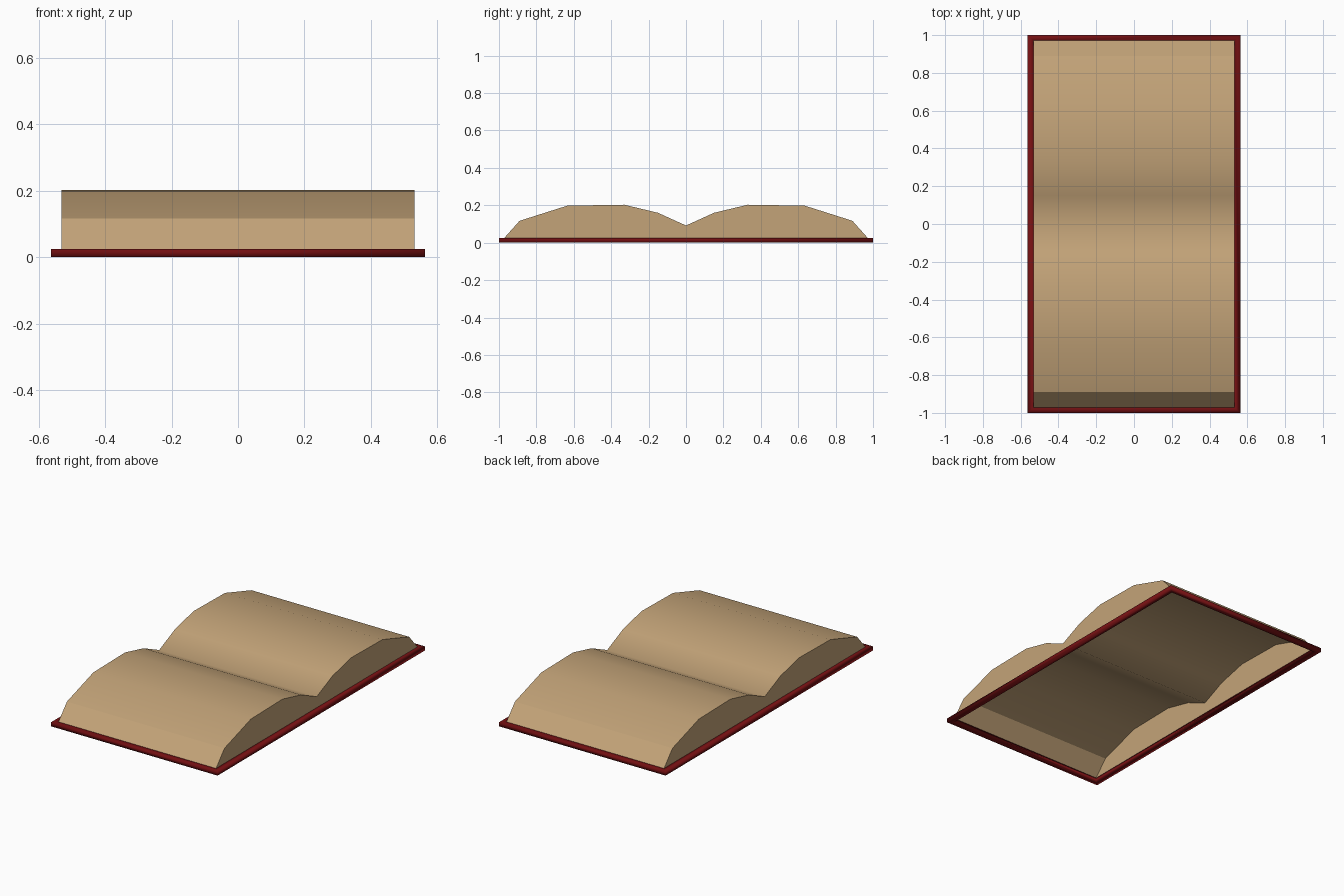
import bpy, bmesh

if "Cube" in bpy.data.objects:
    bpy.data.objects.remove(bpy.data.objects["Cube"])


def material(name, rgb):
    m = bpy.data.materials.new(name)
    m.diffuse_color = (*rgb, 1.0)
    m.use_nodes = True
    m.node_tree.nodes["Principled BSDF"].inputs["Base Color"].default_value = m.diffuse_color
    return m


def finish(bm, name, mat):
    bmesh.ops.recalc_face_normals(bm, faces=bm.faces)
    mesh = bpy.data.meshes.new(name)
    bm.to_mesh(mesh)
    bm.free()
    mesh.materials.append(mat)
    obj = bpy.data.objects.new(name, mesh)
    bpy.context.collection.objects.link(obj)
    return obj


paper = material("aged paper", (0.55, 0.37, 0.19))
leather = material("dark red leather", (0.17, 0.005, 0.006))

COVER_TOP = 0.025
PAGE_X, PAGE_Y = 0.532, 0.972

# Pages: half profile (y, z) mirrored across the gutter, open underneath
half = [(0.15, 0.16), (0.33, 0.203), (0.635, 0.198), (0.89, 0.117), (PAGE_Y, COVER_TOP)]
profile = [(-y, z) for y, z in reversed(half)] + [(0.0, 0.092)] + half

bm = bmesh.new()
left, right = [[bm.verts.new((x, y, z)) for y, z in profile] for x in (-PAGE_X, PAGE_X)]
for i in range(len(profile) - 1):
    bm.faces.new((left[i], right[i], right[i + 1], left[i + 1])).smooth = True
caps = [bm.faces.new(left), bm.faces.new(right)]
for cap in caps:
    for e in cap.edges:
        e.smooth = False
# crisp crease where the pages drop to the fore edge
for i in (1, len(profile) - 2):
    bm.edges.get((left[i], right[i])).smooth = False
finish(bm, "open_pages", paper)

# Cover: thin rectangular rim around the pages, hollow in the middle
bm = bmesh.new()
section = [(0.5625, 1.0, 0.0), (0.5625, 1.0, COVER_TOP),
           (PAGE_X, PAGE_Y, COVER_TOP), (PAGE_X, PAGE_Y, 0.0)]
corners = [(-1, -1), (1, -1), (1, 1), (-1, 1)]
rings = [[bm.verts.new((sx * x, sy * y, z)) for sx, sy in corners] for x, y, z in section]
for r in range(4):
    a, b = rings[r], rings[(r + 1) % 4]
    for i in range(4):
        j = (i + 1) % 4
        bm.faces.new((a[i], a[j], b[j], b[i])).smooth = True
finish(bm, "cover_rim", leather)
